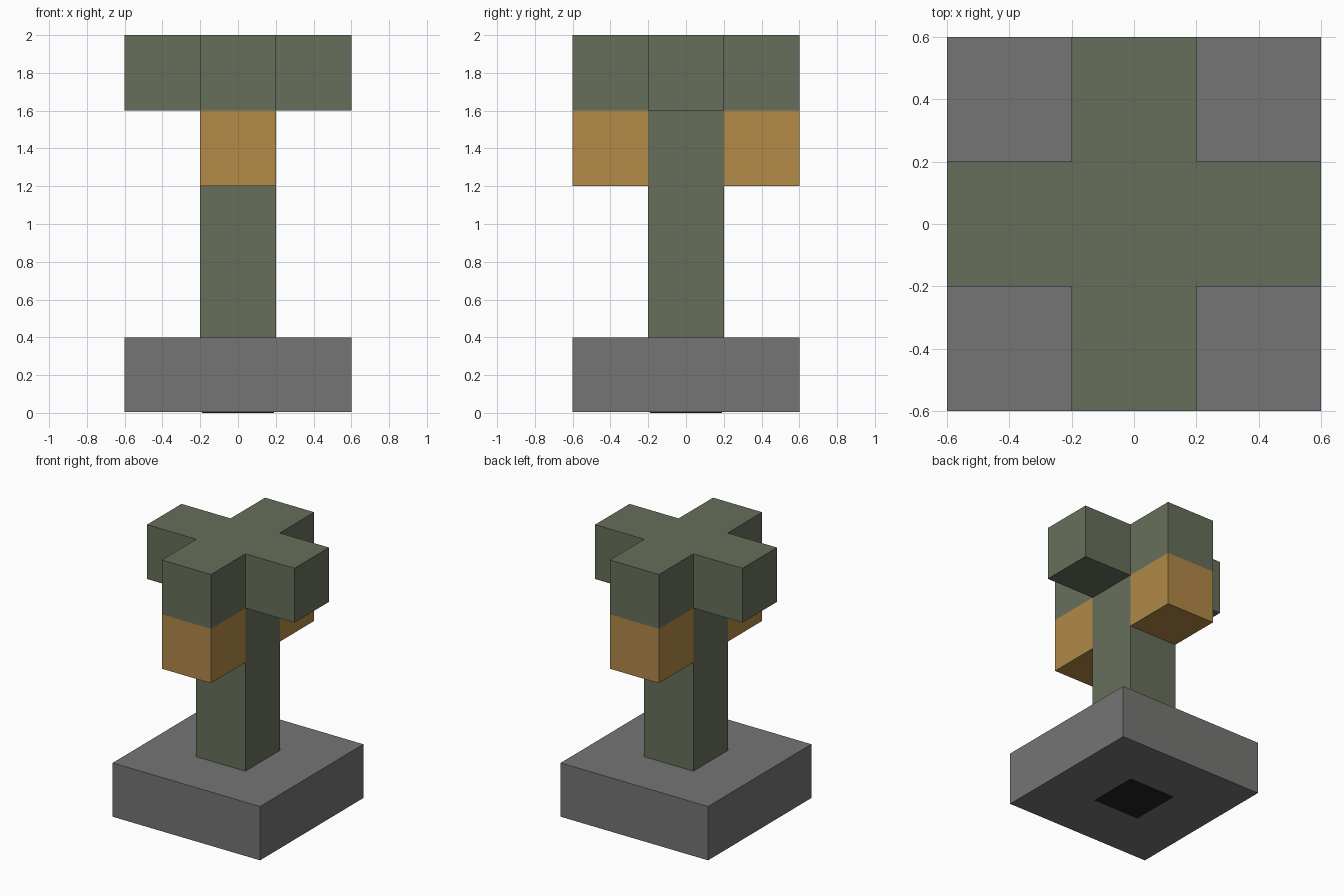
import bpy
import bmesh

cube = bpy.data.objects.get("Cube")
if cube:
    bpy.data.objects.remove(cube, do_unlink=True)


def make_material(name, rgb):
    mat = bpy.data.materials.new(name)
    mat.use_nodes = True
    color = (*rgb, 1.0)
    mat.diffuse_color = color
    bsdf = mat.node_tree.nodes["Principled BSDF"]
    bsdf.inputs["Base Color"].default_value = color
    bsdf.inputs["Roughness"].default_value = 0.9
    return mat


green = make_material("moss_green", (0.135, 0.159, 0.102))
amber = make_material("amber", (0.445, 0.252, 0.063))
gray = make_material("stone_gray", (0.178, 0.178, 0.176))
black = make_material("near_black", (0.016, 0.016, 0.016))


def prism(name, outline, z0, z1, mat):
    """Extrude a flat outline between two heights."""
    bm = bmesh.new()
    face = bm.faces.new([bm.verts.new((x, y, z0)) for x, y in outline])
    top = bmesh.ops.extrude_face_region(bm, geom=[face])["geom"]
    bmesh.ops.translate(bm, vec=(0, 0, z1 - z0),
                        verts=[v for v in top if isinstance(v, bmesh.types.BMVert)])
    bmesh.ops.recalc_face_normals(bm, faces=bm.faces)
    mesh = bpy.data.meshes.new(name)
    bm.to_mesh(mesh)
    bm.free()
    mesh.materials.append(mat)
    obj = bpy.data.objects.new(name, mesh)
    bpy.context.collection.objects.link(obj)
    return obj


def square(half, y=0.0):
    return [(-half, y - half), (half, y - half), (half, y + half), (-half, y + half)]


UNIT = 0.2       # half the width of one block
REACH = 0.6      # half the overall width
LIP = 0.004      # tiny step under the base

# Base slab with a dark plate underneath
prism("base", square(REACH), LIP, 0.4, gray)
prism("base_underside_plate", square(0.19), 0.0, LIP, black)

# Post
prism("post", square(UNIT), 0.4, 1.6, green)

# Cross-shaped head: one arm turned four times
cross = []
arm = [(UNIT, -UNIT), (REACH, -UNIT), (REACH, UNIT)]
for _ in range(4):
    cross += arm
    arm = [(-y, x) for x, y in arm]
prism("cross_head", cross, 1.6, 2.0, green)

# Lamp blocks hanging under the front and back arms
for name, side in (("front_lamp", -1), ("back_lamp", 1)):
    prism(name, square(UNIT, side * 2 * UNIT), 1.2, 1.6, amber)
